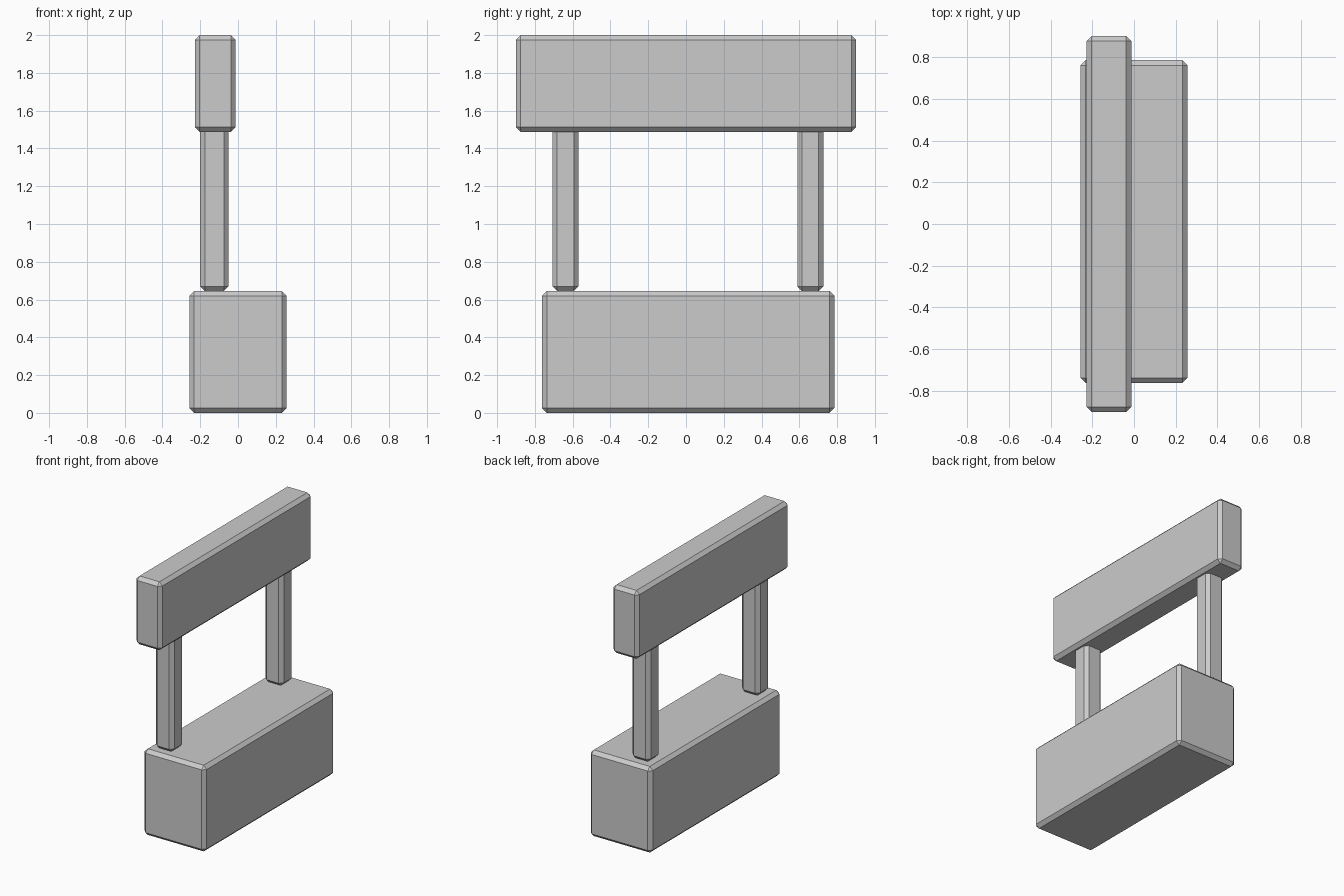
import bpy
import bmesh
from mathutils import Vector

if "Cube" in bpy.data.objects:
    bpy.data.objects.remove(bpy.data.objects["Cube"])


def chamfered_box(name, low, high, chamfer=0.025):
    """Flat-shaded box between two corners with single-segment chamfers."""
    low, high = Vector(low), Vector(high)
    bm = bmesh.new()
    bmesh.ops.create_cube(bm, size=1)
    bmesh.ops.scale(bm, vec=high - low, verts=bm.verts)
    bmesh.ops.bevel(bm, geom=bm.edges[:], offset=chamfer, segments=1,
                    profile=0.5, affect='EDGES')
    mesh = bpy.data.meshes.new(name)
    bm.to_mesh(mesh)
    bm.free()
    obj = bpy.data.objects.new(name, mesh)
    obj.location = (low + high) / 2
    bpy.context.collection.objects.link(obj)
    return obj


# Counter block on the ground
chamfered_box("counter", (-0.257, -0.762, 0), (0.257, 0.785, 0.645))

# Two posts, their tops set into the sign board
for name, y in (("left_post", -0.638), ("right_post", 0.658)):
    chamfered_box(name, (-0.2, y - 0.069, 0.645), (-0.05, y + 0.069, 1.52))

# Sign board on top
chamfered_box("sign_board", (-0.228, -0.901, 1.488), (-0.013, 0.901, 2.0))
